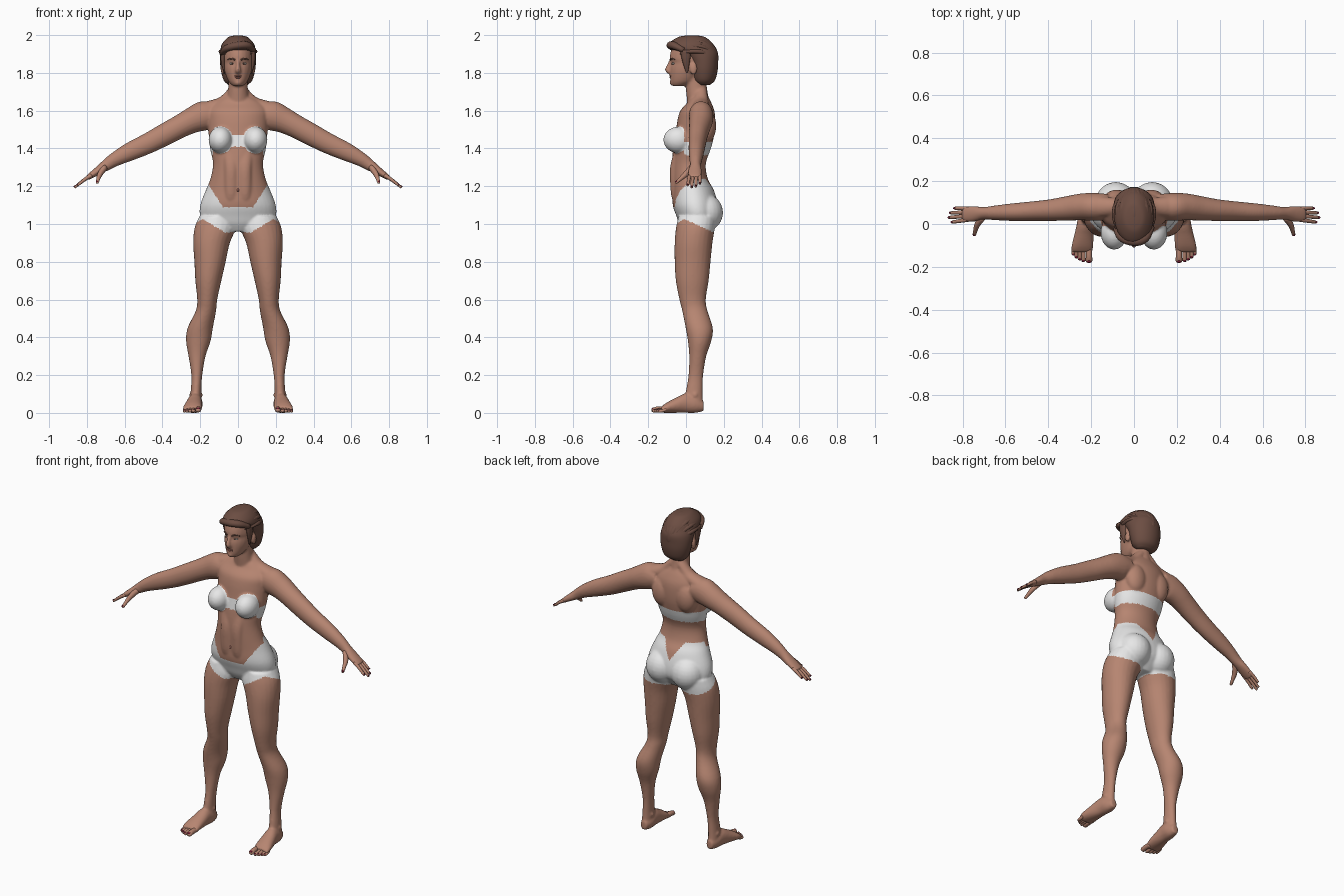
import bpy
import bmesh
from math import sin, cos, pi, radians
from mathutils import Vector, Matrix

X, Y, Z = Vector((1, 0, 0)), Vector((0, 1, 0)), Vector((0, 0, 1))
SIDES = (1, -1)

default_cube = bpy.data.objects.get("Cube")
if default_cube:
    bpy.data.objects.remove(default_cube, do_unlink=True)


def material(name, red, green, blue):
    mat = bpy.data.materials.new(name)
    mat.use_nodes = True
    colour = (red, green, blue, 1)
    mat.diffuse_color = colour
    shader = next(n for n in mat.node_tree.nodes if n.type == 'BSDF_PRINCIPLED')
    shader.inputs["Base Color"].default_value = colour
    shader.inputs["Roughness"].default_value = 0.7
    return mat


skin = material("skin", 0.47, 0.235, 0.165)
white = material("white cloth", 0.8, 0.8, 0.8)
brown = material("brown hair", 0.15, 0.075, 0.055)
red = material("dark red nails", 0.16, 0.01, 0.03)
lip = material("lip", 0.36, 0.14, 0.11)
eye_white = material("eye white", 0.6, 0.55, 0.5)


def smooth_path(points, steps):
    """Catmull-Rom curve through points of any dimension."""
    pts = [Vector(p) for p in points]
    pts = [pts[0] * 2 - pts[1]] + pts + [pts[-1] * 2 - pts[-2]]
    path = []
    for a, b, c, d in zip(pts, pts[1:], pts[2:], pts[3:]):
        for i in range(steps):
            t = i / steps
            path.append((b * 2 + (c - a) * t + (a * 2 - b * 5 + c * 4 - d) * t * t
                         + (b * 3 - a - c * 3 + d) * t * t * t) / 2)
    return path + [pts[-2]]


def tube(bm, points, across, axis=None, side=1, sides=24, steps=4):
    """Loft ellipses; each point is x, y, z, radius across, other radius."""
    path = smooth_path([(p[0] * side, *p[1:]) for p in points], steps)
    centres = [Vector(p[:3]) for p in path]
    rings = []
    for i, p in enumerate(path):
        t = axis or (centres[min(i + 1, len(path) - 1)] - centres[max(i - 1, 0)]).normalized()
        u = (across - t * across.dot(t)).normalized()
        v = t.cross(u)
        ring = []
        for k in range(sides):
            a = 2 * pi * k / sides
            ring.append(bm.verts.new(centres[i] + u * cos(a) * p[3] + v * sin(a) * p[4]))
        rings.append(ring)
    for r, s in zip(rings, rings[1:]):
        for k in range(sides):
            n = (k + 1) % sides
            bm.faces.new((r[k], r[n], s[n], s[k]))
    bm.faces.new(rings[0][::-1])
    bm.faces.new(rings[-1])


def blob(bm, centre, radii, side=1):
    place = Matrix.LocRotScale(Vector((centre[0] * side, *centre[1:])), None, Vector(radii))
    bmesh.ops.create_uvsphere(bm, u_segments=24, v_segments=14, radius=1, matrix=place)


def finish(name, bm, mat):
    """Turn centimetre geometry into a smooth object."""
    bmesh.ops.recalc_face_normals(bm, faces=bm.faces)
    bmesh.ops.scale(bm, vec=Vector((0.01, 0.01, 0.01)), verts=bm.verts)
    mesh = bpy.data.meshes.new(name)
    bm.to_mesh(mesh)
    bm.free()
    mesh.materials.append(mat)
    mesh.shade_smooth()
    obj = bpy.data.objects.new(name, mesh)
    bpy.context.collection.objects.link(obj)
    return obj


# Torso, neck and head
body = bmesh.new()
tube(body, [(0, 5, 96, 8, 6), (0, 5.5, 100, 17, 9), (0, 6, 104, 20, 11), (0, 5, 110, 20, 12),
            (0, 3.7, 118, 17, 11), (0, 2, 124, 14.6, 9.5), (0, 1.5, 132, 13.2, 9),
            (0, 3.2, 140, 14.8, 10), (0, 4.8, 148, 15.6, 10.3), (0, 5.5, 155, 16, 10),
            (0, 6, 160, 16, 9), (0, 7, 164, 13, 6.5), (0, 7, 167, 8, 5)], X, Z, sides=40)
tube(body, [(0, 7, 160, 7, 6), (0, 6.3, 166, 6, 5.8), (0, 5.5, 172, 5.2, 5.6),
            (0, 5, 180, 5, 5)], X, Z)
tube(body, [(0, -4, 173, 2.6, 3.4), (0, -1.5, 175.5, 5, 6.8), (0, 0.5, 180, 6.9, 9),
            (0, 2, 183, 7.6, 10.4), (0, 2.6, 185.5, 7.8, 10.4), (0, 3, 188, 8, 11.7),
            (0, 3.5, 194, 7.5, 10.5), (0, 4, 198, 4, 6)], X, Z)
tube(body, [(0, -7.6, 187, 0.9, 1), (0, -9, 184, 1, 1.2), (0, -9.7, 181.5, 1.5, 1.4),
            (0, -8.3, 180, 1.4, 1)], X, sides=12)
blob(body, (0, -7, 174.8), (2, 1.6, 1.6))

for s in SIDES:
    # Torso masses
    blob(body, (8.5, 10, 106), (9.6, 9.6, 10), s)
    blob(body, (9.3, -4, 144.5), (6.3, 8, 7), s)
    tube(body, [(3.4, -2, 108, 3, 3), (3.6, -4.6, 114, 3.6, 3), (3.6, -5.8, 122, 3.6, 2.6),
                (3.6, -5.8, 130, 3.6, 2.6), (4, -4, 138, 4, 2.6)], X, Z, s)
    tube(body, [(2, 8, 171, 3, 2.6), (8, 8, 164, 4, 3.6), (16, 8, 161, 5, 4)], Y, None, s)
    blob(body, (8, 11, 152), (6.5, 5, 9), s)
    blob(body, (8.1, 4, 182), (1, 2, 3.1), s)
    # Arm and palm
    tube(body, [(12, 8, 158, 6, 6), (18, 8, 157.3, 6.5, 7.8), (24, 8, 155, 6.3, 6.9),
                (30, 7.4, 152, 5.8, 6.2), (38.5, 6.5, 147.5, 5.1, 5.9), (47, 6, 143, 4.6, 5.5),
                (57, 5.5, 138.4, 4.1, 4.9), (65, 5.2, 134.3, 3.4, 3.8), (70, 5, 131, 2.9, 3),
                (74, 4.8, 128.3, 3.6, 2.2), (78, 4.6, 125.6, 3.7, 1.6),
                (80, 4.6, 124.2, 3.2, 1.2)], Y, None, s)
    # Leg
    tube(body, [(11, 6, 104, 9.5, 10), (12, 5, 98, 11, 10.3), (14, 4, 90, 9.7, 10),
                (14.8, 3.5, 80, 8.3, 9.5), (15.7, 3.3, 70, 6.9, 8.7), (16.3, 3.5, 60, 5.3, 7),
                (17, 4.7, 54, 5.4, 6.7), (20, 7, 45, 6.7, 7.2), (21, 7.2, 38, 6.5, 6.2),
                (21.7, 6.2, 30, 4.5, 4.5), (21.8, 5.2, 20, 2.9, 3.9), (22.2, 4.4, 12, 2.8, 4.4),
                (22.5, 4, 4, 3.2, 5)], X, Z, s)
    blob(body, (16.6, 0.8, 57), (3.2, 3.4, 4), s)
    blob(body, (22.3, 4.8, 9.5), (3.7, 2.2, 2.2), s)
    # Foot
    tube(body, [(22.3, 9.4, 3.5, 2, 2.6), (22.4, 5, 4.4, 3.6, 4.4), (22.8, 0, 5.2, 3.9, 5.2),
                (23.4, -5, 4.1, 4.5, 4.1), (24, -10, 2.8, 5.1, 2.8),
                (24.3, -13, 1.7, 4.9, 1.7)], X, Y, s)

body = finish("body", body, skin)

# Fuse the body masses into one skin
fuse = body.modifiers.new("fuse", 'REMESH')
fuse.mode = 'VOXEL'
fuse.voxel_size = 0.0065
relax = body.modifiers.new("relax", 'SMOOTH')
relax.factor = 0.5
relax.iterations = 6
graph = bpy.context.evaluated_depsgraph_get()
fused = bpy.data.meshes.new_from_object(body.evaluated_get(graph))
body.modifiers.clear()
body.data = fused
fused.materials.clear()
fused.materials.append(skin)
fused.materials.append(white)
fused.shade_smooth()


def is_top(x, y, z):
    """Cups, the piece joining them and the band round the back."""
    if x > 17:
        return False
    if y > -1:
        return 136.5 < z < 143.5
    cup = ((x - 9.3) / 6.6) ** 2 + ((z - 144.5) / 7.2) ** 2 < 1
    return cup or (x < 5 and 141 < z < 147)


def is_shorts(x, y, z):
    """Low scooped front, dipped back and sloping leg openings."""
    if x > 25:
        return False
    bottom = max(95.5, 104 - max(0.6 * (21 - x), 0.45 * (y + 4)))
    if y < 3:
        upper = min(124, 109 + 1.55 * max(0, x - 8))
    else:
        upper = min(124, 113 + 1.6 * x)
    return bottom < z < upper


for face in fused.polygons:
    x, y, z = face.center * 100
    face.material_index = int(is_top(abs(x), y, z) or is_shorts(abs(x), y, z))

# Fingers, toes and their nails
for s, label in zip(SIDES, ("left", "right")):
    fingers, toes, nails = bmesh.new(), bmesh.new(), bmesh.new()
    for i, reach in enumerate((7.2, 8.6, 8, 6)):
        y = 2 + 1.75 * i
        tip_y = 0.9 + 2.15 * i
        start = Vector((77.5, y, 125.8))
        end = start + Vector((reach, tip_y - y, -0.72 * reach))
        mid = (start + end) / 2 + Z * 0.4
        tube(fingers, [(*start, 1, 1), (*mid, 0.9, 0.9), (*end, 0.7, 0.6),
                       (*(end + (end - mid) * 0.12), 0.2, 0.2)], Y, None, s, 12)
        blob(nails, end + Vector((0.25, 0, 0.3)), (0.7, 0.55, 0.45), s)
    tube(fingers, [(70.5, 3.4, 130, 1.6, 1.8), (73, 0, 126.5, 1.4, 1.5), (74, -3, 123.8, 1, 1),
                   (74.5, -5, 122, 0.8, 0.7), (74.6, -5.5, 121.6, 0.2, 0.2)], X, None, s, 12)
    blob(nails, (74.6, -4.9, 122.4), (0.7, 0.8, 0.6), s)
    for x, tip, r in ((21, -17.4, 1.5), (23.6, -17, 1), (25.3, -16.2, 1),
                      (26.9, -15.2, 0.95), (28.2, -14, 0.9)):
        tube(toes, [(x, -10.5, 2, r, r), (x, tip + 2.2, r + 0.4, r, r), (x, tip, r, r, r * 0.8),
                    (x, tip - 0.8, r, r * 0.4, r * 0.4)], X, Y, s, 12)
        blob(nails, (x, tip, r * 1.5), (r * 0.65, 0.75, r * 0.4), s)
    finish(label + "_fingers", fingers, skin)
    finish(label + "_toes", toes, skin)
    finish(label + "_nails", nails, red)

# Hair cap, swept fringe, sideburns and locks
hair = bmesh.new()
tube(hair, [(0, 9.5, 173.5, 5, 3), (0, 9.5, 176, 7.5, 5.8), (0, 9.5, 181, 9, 7.2),
            (0, 9, 186, 9.5, 8), (0, 7, 190, 9.5, 10), (0, 3.4, 193, 9.2, 12.3),
            (0, 2.6, 196, 8, 11.2), (0, 3, 199, 5, 7), (0, 3, 199.8, 2, 3)], X, Z, sides=32)
tube(hair, [(-8.5, -1, 190, 1, 1.5), (-6, -6, 193, 1.8, 2), (0, -8, 194.5, 2, 2.3),
            (5, -6.5, 194.5, 2, 2.2), (8, -1, 192, 1.4, 1.8)], Z, sides=16)
for s in SIDES:
    tube(hair, [(7.8, 0, 192, 1.6, 3), (8, 0, 187, 1.2, 2.2), (7.6, 0.4, 182, 0.6, 1),
                (7.4, 0.5, 180, 0.2, 0.4)], X, Z, s, 12)
for i in range(-4, 5):
    lean = radians(17 * i)
    lock = []
    for turn, r in ((40, 0.3), (70, 1), (110, 1.3), (150, 1.3), (180, 1), (205, 0.3)):
        a = radians(turn)
        lock.append((9.3 * sin(lean) * sin(a) + 0.6 * i * (a > 3), 4 - 12.2 * cos(a) * cos(lean / 2),
                     187 + 11.9 * cos(lean) * sin(a), r * 1.5, r))
    tube(hair, lock, X, sides=10)
finish("hair", hair, brown)

# Face details
eyes, dark, lips = bmesh.new(), bmesh.new(), bmesh.new()
for s in SIDES:
    blob(eyes, (3.2, -6.6, 184.9), (1.3, 0.9, 0.55), s)
    blob(dark, (3.1, -7.1, 184.9), (0.6, 0.6, 0.5), s)
    tube(dark, [(1.5, -8.3, 186.9, 0.3, 0.4), (3.4, -7.7, 187.6, 0.3, 0.4),
                (5.4, -6, 187.1, 0.2, 0.2)], Y, None, s, 8)
blob(lips, (0, -7.9, 178.3), (2.2, 0.9, 0.45))
blob(lips, (0, -7.8, 177.5), (1.8, 0.9, 0.5))
finish("eyes", eyes, eye_white)
finish("brows_and_irises", dark, brown)
finish("lips", lips, lip)

# Navel
navel = bmesh.new()
blob(navel, (0, -7.3, 118), (0.6, 0.6, 0.9))
finish("navel", navel, lip)
